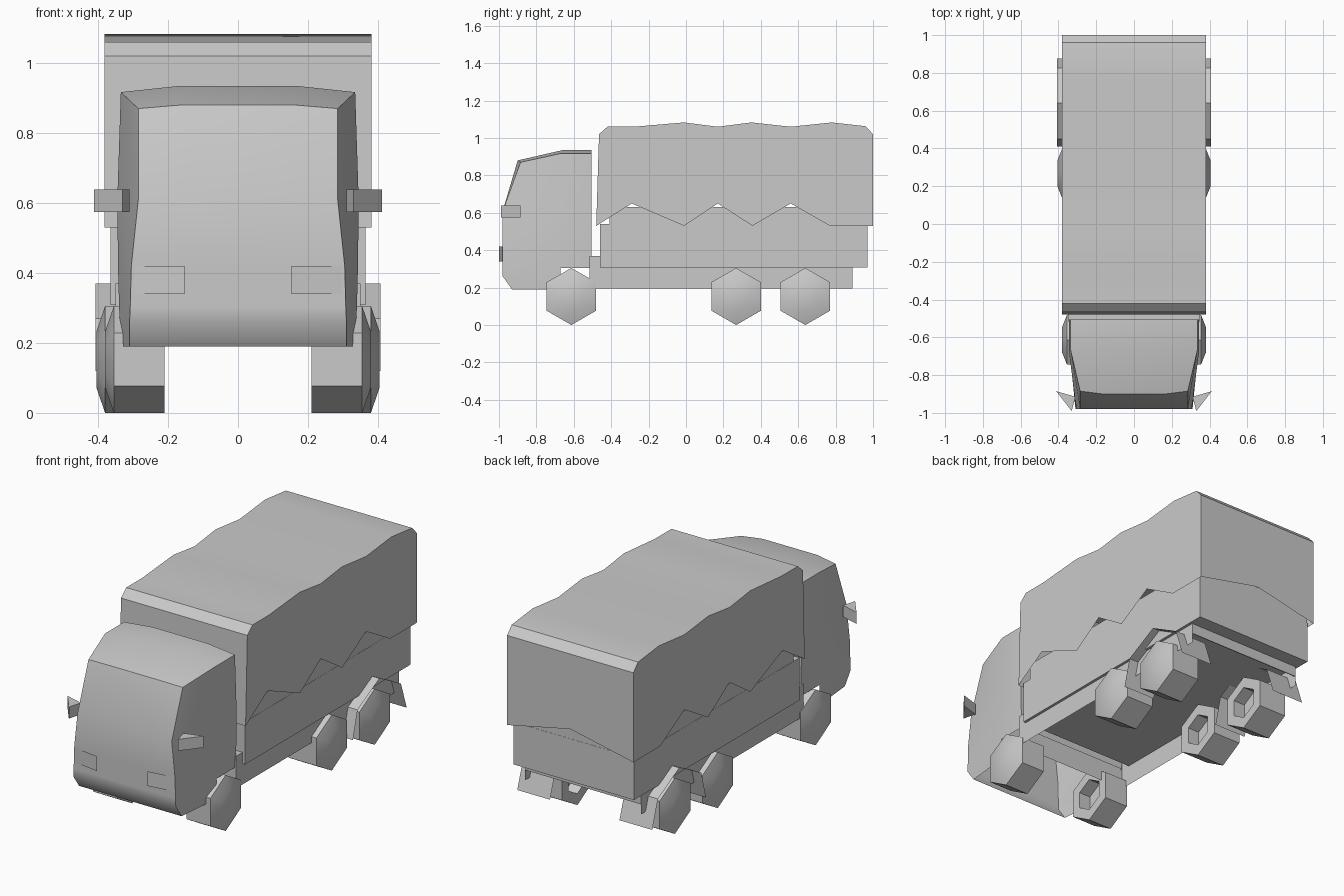
import bpy, bmesh, math

cube = bpy.data.objects.get("Cube")
if cube:
    bpy.data.objects.remove(cube, do_unlink=True)

grey = bpy.data.materials.new("plain_grey")
grey.use_nodes = True
colour = (0.59, 0.59, 0.59, 1)
grey.diffuse_color = colour
bsdf = next(n for n in grey.node_tree.nodes if n.type == 'BSDF_PRINCIPLED')
bsdf.inputs["Base Color"].default_value = colour


def make(name, verts, faces, smooth=None):
    """Mesh object from points and faces, with outward normals."""
    bm = bmesh.new()
    vs = [bm.verts.new(v) for v in verts]
    for f in faces:
        bm.faces.new([vs[i] for i in f])
    bmesh.ops.recalc_face_normals(bm, faces=bm.faces)
    me = bpy.data.meshes.new(name)
    bm.to_mesh(me)
    bm.free()
    me.materials.append(grey)
    ob = bpy.data.objects.new(name, me)
    bpy.context.collection.objects.link(ob)
    if smooth:
        bpy.ops.object.select_all(action='DESELECT')
        ob.select_set(True)
        bpy.context.view_layer.objects.active = ob
        bpy.ops.object.shade_smooth_by_angle(angle=math.radians(smooth))
    return ob


def prism(name, profile, place, skip=()):
    """Profile drawn at both ends; place(p, end) gives the point, skip leaves edges open."""
    n = len(profile)
    verts = [place(p, e) for e in (0, 1) for p in profile]
    faces = [range(n), range(n, 2 * n)]
    faces += [(i, (i + 1) % n, n + (i + 1) % n, n + i) for i in range(n) if i not in skip]
    return make(name, verts, faces)


def box(name, x, y, z):
    rect = [(y[0], z[0]), (y[1], z[0]), (y[1], z[1]), (y[0], z[1])]
    return prism(name, rect, lambda p, e: (x[e], p[0], p[1]))


def sides(name, build):
    for label, s in (("left", 1), ("right", -1)):
        build(label + "_" + name, s)


# Chassis skirt, open underneath, with a shallow rear plate
skirt = [(-.515, .195), (.89, .195), (.89, .312), (-.46, .312), (-.46, .37), (-.515, .37)]
prism("chassis_skirt", skirt, lambda p, e: ((-.35, .35)[e], p[0], p[1]), skip=(0, 1, 2))
box("chassis_rear_plate", (-.35, .35), (.885, .89), (.25, .312))

# Cargo bed and its inner boards under the canvas
box("cargo_bed", (-.365, .365), (-.46, .97), (.308, .54))
box("cargo_boards", (-.364, .364), (-.41, .969), (.53, .63))

# Canvas cover: wavy roof, zigzag hem
roof = [(-.48, .53), (-.465, 1.02), (-.42, 1.06), (-.28, 1.06), (-.01, 1.083),
        (.17, 1.06), (.35, 1.083), (.56, 1.06), (.78, 1.083), (.96, 1.063),
        (1, 1.02), (1, .53)]
hem = [(.77, .53), (.56, .65), (.355, .53), (.17, .65), (-.01, .53), (-.29, .65)]
outline = roof + hem
n, r = len(outline), len(roof)
verts = [(x, y, z) for x in (-.382, .382) for y, z in outline] + [(0, 1, .61)]
faces = [range(n), range(n, 2 * n)]
faces += [(i, i + 1, n + i + 1, n + i) for i in range(r - 2)]
faces.append((r - 2, r - 1, 2 * n, n + r - 1, n + r - 2))
make("canvas_cover", verts, faces, 30)

# Cab shell: stacked half rows of centre front, corner, door front and door back
# each row is z, front y, corner half width, side half width
rows = [(.19, -.93, .31, .335), (.26, -.98, .31, .338), (.305, -.98, .308, .34),
        (.42, -.98, .305, .343), (.61, -.98, .285, .345)]
half = []
for z, y, w, side in rows:
    half.append([(.165, y, z), (w, y, z), (side, -.67, z), (side, -.505, z)])
half.append([(.165, -.9, .88), (.285, -.885, .87), (.335, -.67, .917), (.335, -.505, .917)])
half.append([(.165, -.66, .935), (.165, -.505, .935)])

verts, idx = [], {}
for s in (1, -1):
    for j, row in enumerate(half):
        for i, p in enumerate(row):
            # the lowest rows stop at the wheel opening
            if j < 2 and i == 3:
                continue
            idx[s, j, i] = len(verts)
            verts.append((s * p[0], p[1], p[2]))
faces = []


def face(*keys):
    faces.append([idx[k] for k in keys])


for s in (1, -1):
    for j in range(5):
        for i in range(3 if j >= 2 else 2):
            face((s, j, i), (s, j, i + 1), (s, j + 1, i + 1), (s, j + 1, i))
    # roof shoulders
    face((s, 5, 0), (s, 5, 1), (s, 5, 2), (s, 6, 0))
    face((s, 5, 2), (s, 5, 3), (s, 6, 1), (s, 6, 0))
for j in range(5):
    face((1, j, 0), (1, j + 1, 0), (-1, j + 1, 0), (-1, j, 0))
face((1, 5, 0), (1, 6, 0), (-1, 6, 0), (-1, 5, 0))
face((1, 6, 0), (1, 6, 1), (-1, 6, 1), (-1, 6, 0))
# back wall
face(*[(1, j, 3) for j in (2, 3, 4, 5)], (1, 6, 1), (-1, 6, 1),
     *[(-1, j, 3) for j in (5, 4, 3, 2)])
make("cab", verts, faces, 48)

# Headlights: slanted sheets, proud of the cab at the inner edge
sides("headlight", lambda name, s: make(
    name, [(s * .153, -1, .34), (s * .305, -.979, .34),
           (s * .305, -.979, .42), (s * .153, -1, .42)], [range(4)]))

# Wing mirrors
mirror = [(.412, -.885), (.33, -.99), (.31, -.915)]
sides("wing_mirror", lambda name, s: prism(
    name, mirror, lambda p, e: (s * p[0], p[1], (.575, .638)[e])))


# Wheels: six sided, domed outside and hollow inside
def wheel(name, s, y, rim):
    radius = .1525
    rings = [(rim + .025, .08), (rim, radius), (.21, radius), (.21, .09), (.28, .09)]
    verts = []
    for x, rad in rings:
        for k in range(6):
            a = math.radians(60 * k)
            verts.append((s * x, y + rad * math.sin(a), radius + rad * math.cos(a)))
    faces = [range(6), range(24, 30)]
    for j in range(4):
        for k in range(6):
            m = (k + 1) % 6
            faces.append((6 * j + k, 6 * j + m, 6 * j + 6 + m, 6 * j + 6 + k))
    make(name, verts, faces, 35)


for part, y, rim in (("front_wheel", -.613, .355), ("middle_wheel", .268, .38),
                     ("rear_wheel", .638, .38)):
    sides(part, lambda name, s: wheel(name, s, y, rim))

# Sheet mudguards arched over the rear wheels
arch = [(.41, .12), (.45, .27), (.64, .37), (.825, .27), (.875, .12)]
sides("rear_mudguard", lambda name, s: make(
    name, [(s * x, y, z) for y, z in arch for x in (.21, .408)],
    [(2 * i, 2 * i + 1, 2 * i + 3, 2 * i + 2) for i in range(len(arch) - 1)]))
